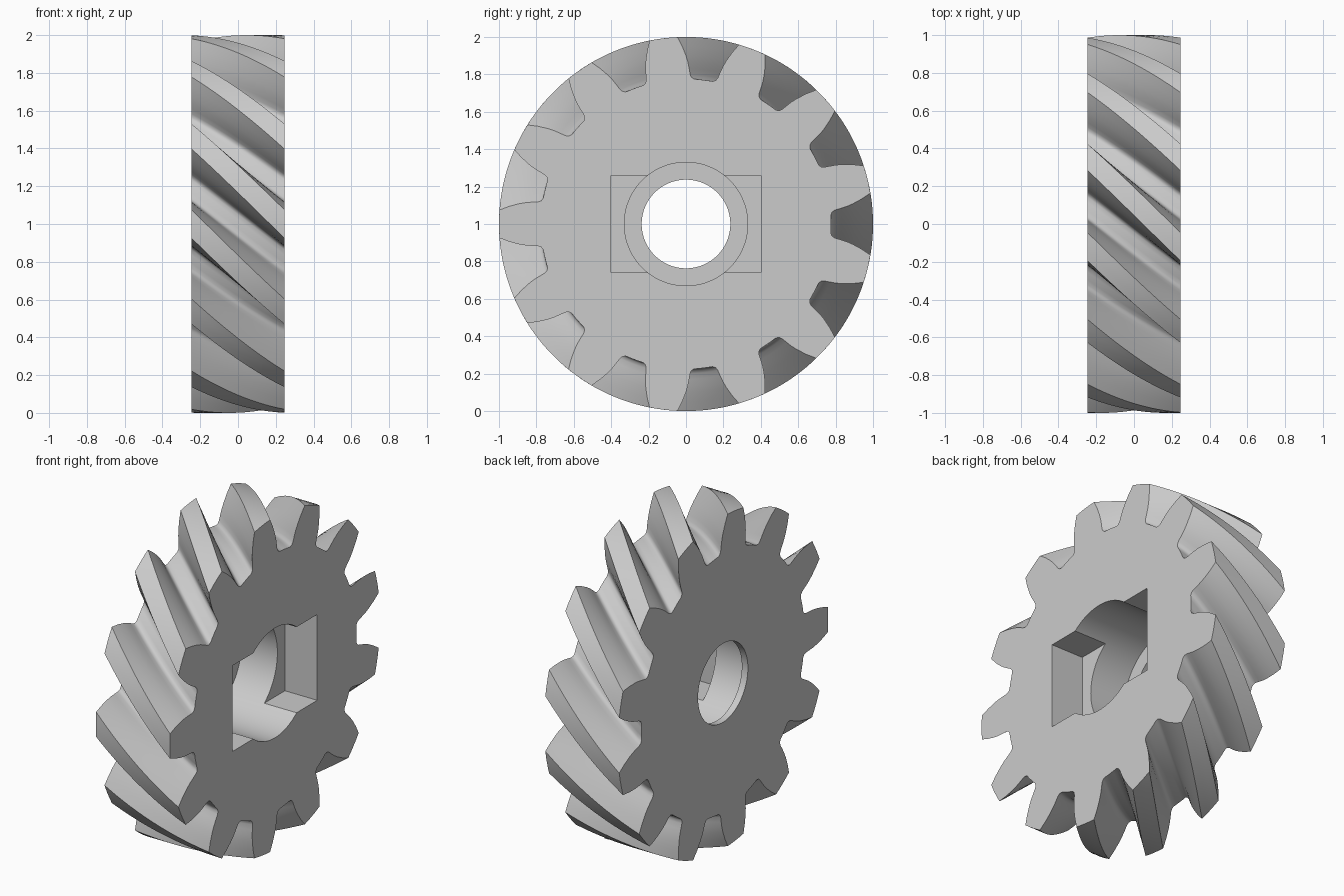
import bpy, bmesh, math
from mathutils import Matrix

cube = bpy.data.objects.get("Cube")
if cube:
    bpy.data.objects.remove(cube, do_unlink=True)

TEETH = 13
HALF = 0.246                      # half the gear width
PITCH = 2 * math.pi / TEETH
STEPS = 20                        # slices along the helix

grey = bpy.data.materials.new("plain grey")
grey.use_nodes = True
grey.diffuse_color = (0.6, 0.6, 0.6, 1)
grey.node_tree.nodes["Principled BSDF"].inputs["Base Color"].default_value = (0.6, 0.6, 0.6, 1)


def make_object(name, bm):
    bmesh.ops.recalc_face_normals(bm, faces=bm.faces)
    mesh = bpy.data.meshes.new(name)
    bm.to_mesh(mesh)
    bm.free()
    mesh.materials.append(grey)
    obj = bpy.data.objects.new(name, mesh)
    bpy.context.collection.objects.link(obj)
    return obj


# Half a tooth from root to tip: (radius, degrees from the tooth centre)
flank = [(0.776, 12.2), (0.776, 10.2), (0.784, 9.1), (0.80, 8.5), (0.83, 8.1),
         (0.865, 7.6), (0.90, 6.9), (0.95, 5.7), (1.0, 4.3), (1.0, 1.5)]
tooth = [(r, -a) for r, a in flank] + [(r, a) for r, a in reversed(flank)]
outline = [(r, math.radians(a) + (i + 0.5) * PITCH) for i in range(TEETH) for r, a in tooth]

# Helical gear blank: the outline is twisted by one tooth pitch across the width
bm = bmesh.new()
rings = []
for s in range(STEPS + 1):
    t = s / STEPS
    x = HALF * (2 * t - 1)
    twist = -PITCH * (1 - t)
    rings.append([bm.verts.new((x, r * math.cos(a + twist), 1 + r * math.sin(a + twist)))
                  for r, a in outline])
n = len(outline)
for low, high in zip(rings, rings[1:]):
    for i in range(n):
        j = (i + 1) % n
        bm.faces.new((low[i], low[j], high[j], high[i]))
bm.faces.new(rings[0])
bm.faces.new(rings[-1])
gear = make_object("helical_gear", bm)


# Cutters reach from a given x out past the right-hand face
def round_cutter(name, radius, start):
    bm = bmesh.new()
    depth = HALF + 0.1 - start
    place = Matrix.Translation((start + depth / 2, 0, 1)) @ Matrix.Rotation(math.pi / 2, 4, 'Y')
    bmesh.ops.create_cone(bm, cap_ends=True, segments=96, radius1=radius, radius2=radius,
                          depth=depth, matrix=place)
    return make_object(name, bm)


def box_cutter(name, width, height, start):
    bm = bmesh.new()
    depth = HALF + 0.1 - start
    place = Matrix.Translation((start + depth / 2, 0, 1)) @ Matrix.Diagonal((depth, width, height, 1))
    bmesh.ops.create_cube(bm, size=1, matrix=place)
    return make_object(name, bm)


# Shaft hole, wider hub bore and rectangular key pocket
cutters = [round_cutter("shaft_hole_cutter", 0.237, -HALF - 0.1),
           round_cutter("hub_bore_cutter", 0.33, -HALF + 0.04),
           box_cutter("key_pocket_cutter", 0.804, 0.516, HALF - 0.215)]
for cutter in cutters:
    cutter.hide_render = True
    mod = gear.modifiers.new(cutter.name, 'BOOLEAN')
    mod.operation = 'DIFFERENCE'
    mod.solver = 'EXACT'
    mod.object = cutter

# Apply the cuts and remove the cutters
bpy.context.view_layer.update()
cut_mesh = bpy.data.meshes.new_from_object(gear.evaluated_get(bpy.context.evaluated_depsgraph_get()))
gear.modifiers.clear()
gear.data = cut_mesh
for cutter in cutters:
    bpy.data.objects.remove(cutter, do_unlink=True)

# Smooth flanks and bores, sharp rims
bpy.ops.object.select_all(action='DESELECT')
gear.select_set(True)
bpy.context.view_layer.objects.active = gear
bpy.ops.object.shade_smooth_by_angle(angle=math.radians(38))
